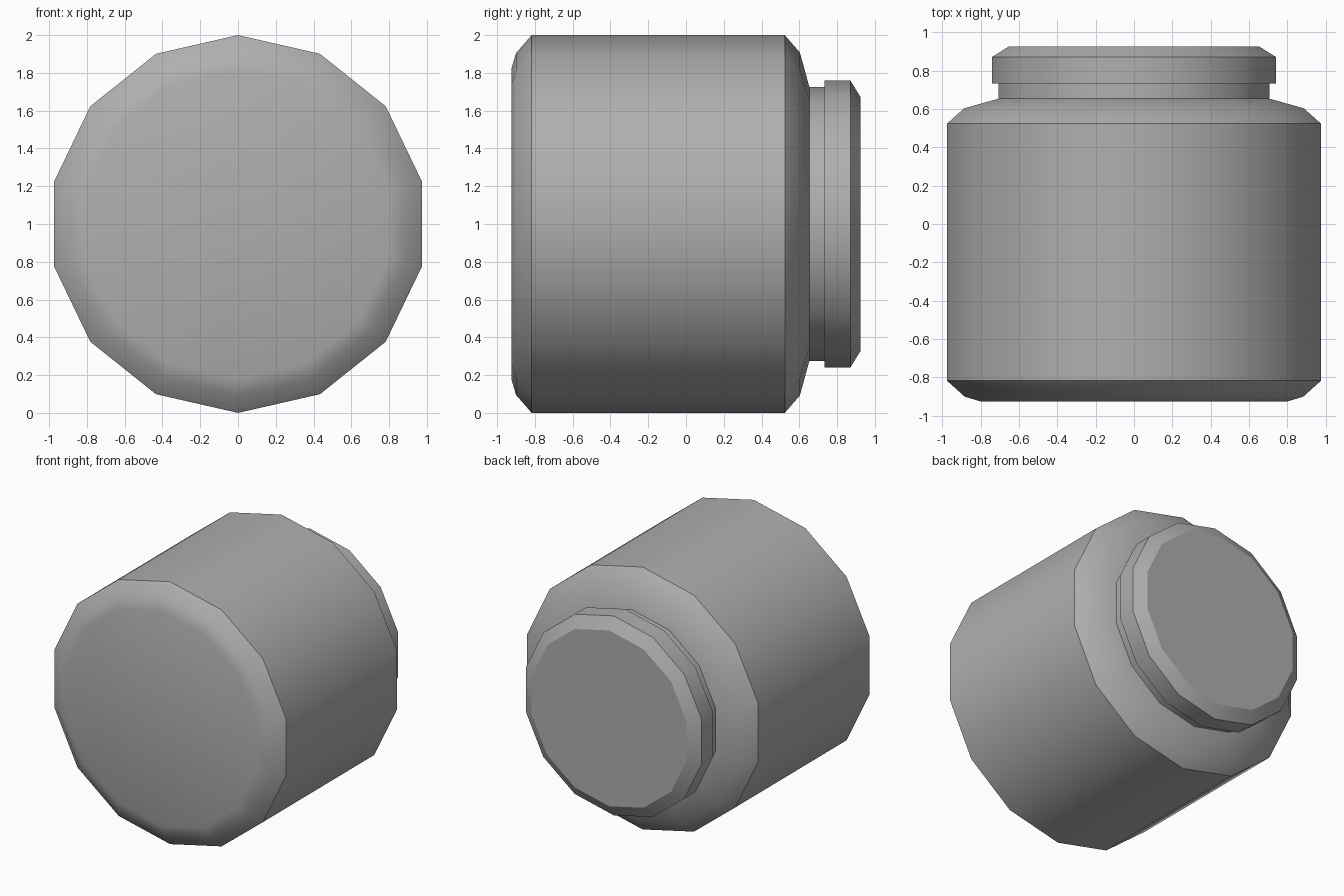
import bpy, bmesh, math

if "Cube" in bpy.data.objects:
    bpy.data.objects.remove(bpy.data.objects["Cube"])

SIDES = 14
CENTRE_Z = 1.0

grey = bpy.data.materials.new("plain grey")
grey.diffuse_color = (0.43, 0.43, 0.43, 1)
grey.use_nodes = True
grey.node_tree.nodes["Principled BSDF"].inputs["Base Color"].default_value = grey.diffuse_color


def turned_part(name, profile):
    """Closed solid turned around the y axis from (y, radius) points."""
    bm = bmesh.new()
    rings = []
    for y, r in profile:
        ring = []
        for i in range(SIDES):
            a = 2 * math.pi * i / SIDES
            ring.append(bm.verts.new((r * math.sin(a), y, CENTRE_Z + r * math.cos(a))))
        rings.append(ring)
    for lower, upper in zip(rings, rings[1:]):
        for i in range(SIDES):
            j = (i + 1) % SIDES
            bm.faces.new((lower[i], lower[j], upper[j], upper[i]))
    bm.faces.new(rings[0])
    bm.faces.new(rings[-1])
    bmesh.ops.recalc_face_normals(bm, faces=bm.faces)
    mesh = bpy.data.meshes.new(name)
    bm.to_mesh(mesh)
    bm.free()
    mesh.materials.append(grey)
    obj = bpy.data.objects.new(name, mesh)
    bpy.context.collection.objects.link(obj)
    bpy.ops.object.select_all(action='DESELECT')
    obj.select_set(True)
    bpy.context.view_layer.objects.active = obj
    bpy.ops.object.shade_smooth_by_angle(angle=math.radians(30))
    return obj


# Drum with rounded front rim, sloped shoulder and short neck
turned_part("drum_body", [
    (-0.925, 0.82), (-0.90, 0.905), (-0.817, 1.0),
    (0.523, 1.0), (0.603, 0.908), (0.653, 0.725), (0.735, 0.725),
])

# Chamfered cap on the neck
turned_part("end_cap", [
    (0.733, 0.76), (0.87, 0.76), (0.925, 0.67),
])
